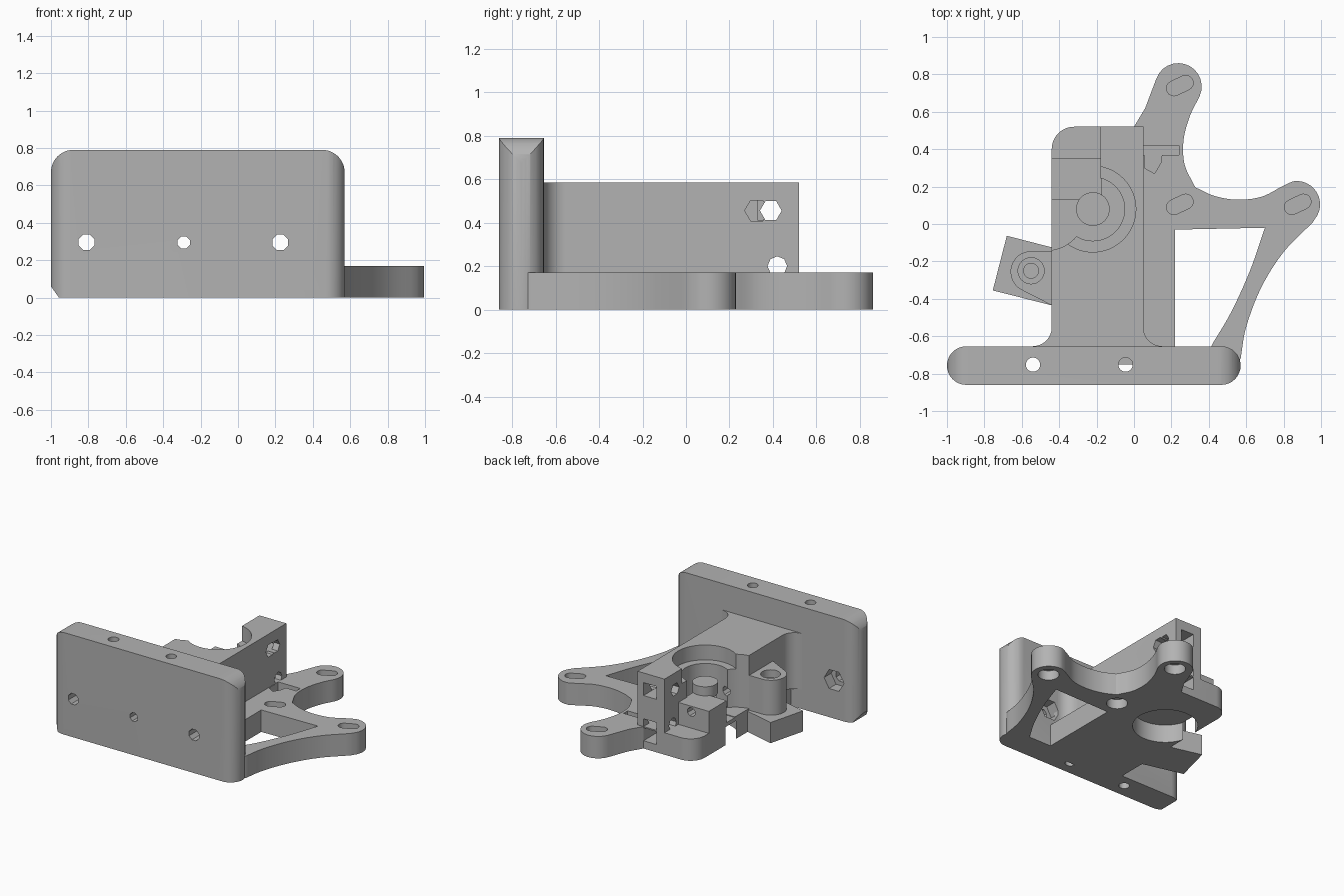
import bpy, bmesh, math
from mathutils import Matrix, Vector

cube = bpy.data.objects.get("Cube")
if cube:
    bpy.data.objects.remove(cube)

grey = bpy.data.materials.new("printed_grey")
grey.use_nodes = True
colour = (0.45, 0.45, 0.45, 1)
grey.diffuse_color = colour
grey.node_tree.nodes["Principled BSDF"].inputs["Base Color"].default_value = colour


def arc(cx, cy, r, a0, a1, n=12):
    """Points on an arc, angles in degrees."""
    angles = [math.radians(a0 + (a1 - a0) * i / n) for i in range(n + 1)]
    return [(cx + r * math.cos(a), cy + r * math.sin(a)) for a in angles]


def curve(points, n=5):
    """Smooth path through the points."""
    p = [Vector(q) for q in points]
    p = [p[0] * 2 - p[1]] + p + [p[-1] * 2 - p[-2]]
    out = []
    for a, b, c, d in zip(p, p[1:], p[2:], p[3:]):
        for i in range(n):
            t = i / n
            v = b * 2 + (c - a) * t + (a * 2 - b * 5 + c * 4 - d) * t**2 + (b * 3 - a - c * 3 + d) * t**3
            out.append(tuple(v / 2))
    return out + [tuple(p[-2])]


def prism(name, outline, low, high, axis="z"):
    """Extrude a closed outline along an axis."""
    place = {"z": lambda u, v, w: (u, v, w),
             "y": lambda u, v, w: (u, w, v),
             "x": lambda u, v, w: (w, u, v)}[axis]
    bm = bmesh.new()
    face = bm.faces.new([bm.verts.new(place(u, v, low)) for u, v in outline])
    grown = bmesh.ops.extrude_face_region(bm, geom=[face])
    move = Vector(place(0, 0, high - low))
    bmesh.ops.translate(bm, vec=move, verts=[g for g in grown["geom"] if isinstance(g, bmesh.types.BMVert)])
    bmesh.ops.recalc_face_normals(bm, faces=bm.faces)
    mesh = bpy.data.meshes.new(name)
    bm.to_mesh(mesh)
    bm.free()
    mesh.materials.append(grey)
    obj = bpy.data.objects.new(name, mesh)
    bpy.context.collection.objects.link(obj)
    return obj


def disc(u, v, r, low, high, axis="z", sides=32, turn=0):
    return prism("cutter", arc(u, v, r, turn, turn + 360, sides)[:-1], low, high, axis)


def box(x0, x1, y0, y1, z0, z1, name="cutter"):
    return prism(name, [(x0, y0), (x1, y0), (x1, y1), (x0, y1)], z0, z1)


def combine(obj, tools, operation="DIFFERENCE"):
    """Apply boolean tools one by one and remove them."""
    for tool in tools:
        mod = obj.modifiers.new("shape", "BOOLEAN")
        mod.operation, mod.solver, mod.object = operation, "EXACT", tool
        graph = bpy.context.evaluated_depsgraph_get()
        mesh = bpy.data.meshes.new_from_object(obj.evaluated_get(graph))
        obj.modifiers.clear()
        obj.data = mesh
        bpy.data.objects.remove(tool)


def filament_path():
    return disc(-0.29, 0.295, 0.035, -1, 0.6, "y", 8, 22.5)


# Front plate: rounded ends in plan, rounded top corners in elevation
plan = arc(0.467, -0.757, 0.103, -90, 90, 16) + arc(-0.897, -0.757, 0.103, 90, 270, 16)
plate = prism("front_plate", plan, 0, 0.79)
elevation = ([(-0.95, -0.01), (0.6, -0.01)] + arc(0.45, 0.67, 0.12, 0, 90)
             + arc(-0.88, 0.67, 0.12, 90, 180) + [(-1, 0.06)])
combine(plate, [prism("cutter", elevation, -1, -0.5, "y")], "INTERSECT")
holes = [filament_path()]
for x in (-0.81, 0.225):
    holes += [disc(x, 0.295, 0.045, -1, -0.5, "y", 8, 22.5),
              disc(x, 0.295, 0.085, -0.74, -0.5, "y", 6)]
holes += [disc(x, -0.752, 0.038, -0.1, 1) for x in (-0.54, -0.045)]
combine(plate, holes)

# Base plate with two curved arms and a three-sided window
outline = ([(-0.44, -0.75), (0.55, -0.75)]
           + curve([(0.57, -0.72), (0.6, -0.55), (0.68, -0.34), (0.8, -0.15), (0.957, 0.01)])
           + arc(0.87, 0.105, 0.125, -40, 100)
           + curve([(0.79, 0.2), (0.68, 0.145), (0.55, 0.13), (0.43, 0.15), (0.33, 0.195)])
           + curve([(0.32, 0.21), (0.27, 0.32), (0.265, 0.45), (0.3, 0.58), (0.35, 0.68)])
           + arc(0.237, 0.735, 0.125, -10, 160)
           + [(0.06, 0.62), (0, 0.52)] + arc(-0.32, 0.4, 0.12, 90, 180))
base = prism("base_plate", outline, 0, 0.17)
window = [(0.22, -0.03)] + [(0.22, -0.66), (0.41, -0.66)] + curve(
    [(0.42, -0.64), (0.52, -0.47), (0.62, -0.25), (0.7, -0.02)])
cuts = [prism("cutter", window, -0.1, 0.3),
        disc(-0.22, 0.08, 0.23, -0.1, 0.14, sides=48),
        box(0.05, 0.24, 0.37, 0.42, 0.08, 0.3),
        prism("cutter", [(0.055, 0.3), (0.11, 0.27), (0.145, 0.33), (0.15, 0.38), (0.055, 0.38)], 0.08, 0.3),
        box(-0.11, 0, 0.33, 0.6, 0.06, 0.16)]
# Slots above and round pockets below, with a thin skin between
for x, y in ((0.245, 0.74), (0.245, 0.105), (0.875, 0.105)):
    slot = arc(0.035, 0, 0.04, -90, 90, 8) + arc(-0.035, 0, 0.04, 90, 270, 8)
    turn = Matrix.Rotation(math.radians(25), 2)
    cuts += [prism("cutter", [tuple(turn @ Vector(p) + Vector((x, y))) for p in slot], 0.09, 0.3),
             disc(x, y, 0.075, -0.1, 0.075)]
combine(base, cuts)

# Tall block, filleted into the front plate
block_plan = ([(-0.54, -0.7), (0.15, -0.7)] + arc(0.15, -0.553, 0.1, 270, 180)
              + [(0.05, 0.52)] + arc(-0.32, 0.4, 0.12, 90, 180) + arc(-0.54, -0.553, 0.1, 0, -90))
block = prism("bearing_block", block_plan, 0.15, 0.585)
combine(block, [
    box(-0.6, -0.18, 0.03, 0.6, 0.17, 1),
    disc(-0.22, 0.08, 0.23, 0.47, 1, sides=48),
    disc(-0.22, 0.08, 0.17, 0.18, 1, sides=48),
    disc(-0.47, 0.07, 0.212, 0.175, 1, sides=48),
    filament_path(),
    disc(0.39, 0.455, 0.05, -0.5, 0.2, "x", 6),
    disc(0.325, 0.455, 0.055, -0.04, 0.2, "x", 6),
    box(-0.11, 0, 0.33, 0.6, 0.41, 0.51),
    box(-0.11, 0, 0.42, 0.6, 0.1, 0.23),
    disc(0.42, 0.2, 0.045, -0.3, 0.2, "x", 8)])

# Low shelf and support column inside the bore
shelf = box(-0.44, -0.17, 0.13, 0.35, 0.15, 0.34, "side_shelf")
column = disc(-0.22, 0.08, 0.09, 0.15, 0.41)
column.name = "support_column"
for part in (shelf, column):
    combine(part, [filament_path()])

# Hinge lug with a stepped hole, resting on a tilted pad
lug = prism("hinge_lug", [(-0.41, -0.45)] + [(-0.41, -0.145)]
            + arc(-0.55, -0.255, 0.11, 90, 240, 16), 0.15, 0.43)
combine(lug, [disc(-0.55, -0.25, 0.07, 0.37, 1), disc(-0.55, -0.25, 0.04, 0.2, 1)])
pad = prism("hinge_pad", [(-0.68, -0.063), (-0.755, -0.355), (-0.42, -0.44), (-0.42, -0.13)], 0, 0.16)

# Smooth curved walls, keep edges sharp
bpy.ops.object.select_all(action="DESELECT")
for part in (plate, base, block, shelf, column, lug, pad):
    part.select_set(True)
    bpy.context.view_layer.objects.active = part
bpy.ops.object.shade_smooth_by_angle(angle=math.radians(30))
